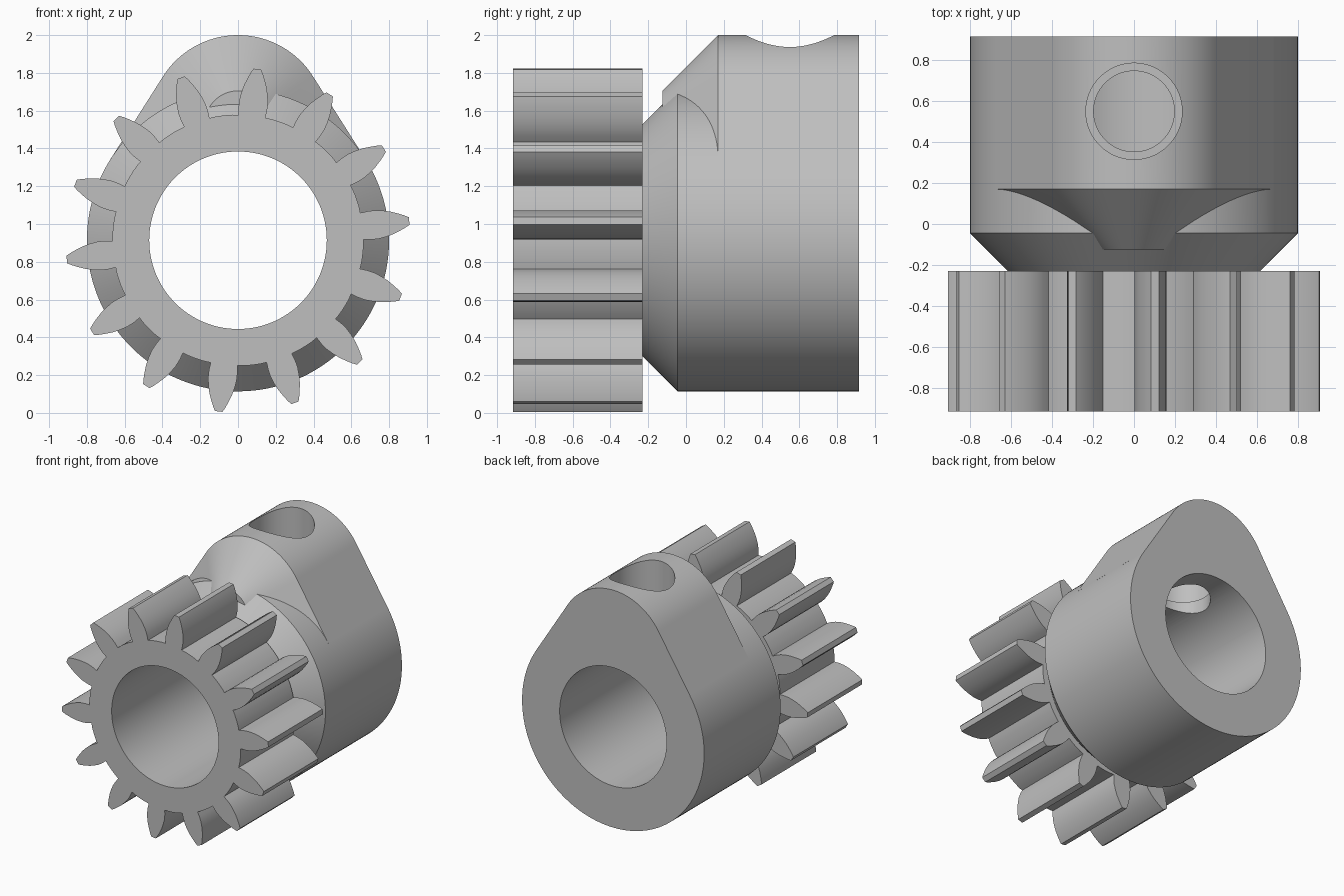
import bpy, bmesh, math
from math import sin, cos, pi

if "Cube" in bpy.data.objects:
    bpy.data.objects.remove(bpy.data.objects["Cube"], do_unlink=True)

AXIS_Z = 0.914            # height of the shaft axis
FRONT, JOIN, BACK = -0.915, -0.23, 0.915
HUB_R, LUG_R, BORE_R = 0.80, 0.47, 0.47
LUG_Z = 2.0 - LUG_R
SEG = 128
TEETH = 14

steel = bpy.data.materials.new("grey_steel")
steel.use_nodes = True
grey = (0.52, 0.52, 0.52, 1)
steel.diffuse_color = grey
steel.node_tree.nodes["Principled BSDF"].inputs["Base Color"].default_value = grey


def loft(name, rings):
    """Closed solid through rings of equal point count."""
    bm = bmesh.new()
    loops = [[bm.verts.new(p) for p in ring] for ring in rings]
    n = len(loops[0])
    for a, b in zip(loops, loops[1:]):
        for i in range(n):
            j = (i + 1) % n
            bm.faces.new((a[i], a[j], b[j], b[i]))
    bm.faces.new(loops[0])
    bm.faces.new(loops[-1])
    bmesh.ops.recalc_face_normals(bm, faces=bm.faces)
    mesh = bpy.data.meshes.new(name)
    bm.to_mesh(mesh)
    bm.free()
    mesh.materials.append(steel)
    obj = bpy.data.objects.new(name, mesh)
    bpy.context.collection.objects.link(obj)
    return obj


def circle_y(r, y):
    return [(r * cos(2 * pi * i / SEG), y, AXIS_Z + r * sin(2 * pi * i / SEG))
            for i in range(SEG)]


def circle_z(r, y, z):
    return [(r * cos(2 * pi * i / SEG), y + r * sin(2 * pi * i / SEG), z)
            for i in range(SEG)]


def combine(obj, tool, operation):
    """Apply a boolean and discard the tool."""
    tool.hide_render = True
    mod = obj.modifiers.new("boolean", 'BOOLEAN')
    mod.operation = operation
    mod.solver = 'EXACT'
    mod.object = tool
    bpy.context.view_layer.objects.active = obj
    bpy.ops.object.modifier_apply(modifier=mod.name)
    bpy.data.objects.remove(tool, do_unlink=True)


def cut_bore(obj):
    combine(obj, loft("bore_cutter", [circle_y(BORE_R, -1.2), circle_y(BORE_R, 1.2)]),
            'DIFFERENCE')


def smooth(obj):
    bpy.ops.object.select_all(action='DESELECT')
    obj.select_set(True)
    bpy.context.view_layer.objects.active = obj
    bpy.ops.object.shade_smooth_by_angle(angle=math.radians(25))


# Pinion: one tooth flank (radius, half width) mirrored and repeated round the axis
ROOT_R = 0.665
flank = [(0.66, 0.071), (0.70, 0.076), (0.74, 0.076), (0.78, 0.070), (0.82, 0.060),
         (0.86, 0.045), (0.89, 0.032), (0.912, 0.020)]
tooth = [(r, -w) for r, w in flank] + [(r, w) for r, w in reversed(flank)]
pitch = 2 * pi / TEETH
outline = []
for t in range(TEETH):
    a = pitch * (t + 0.25)
    outline += [(r * cos(a) - w * sin(a), r * sin(a) + w * cos(a)) for r, w in tooth]
    # arc along the root up to the next tooth
    edge = math.atan2(flank[0][1], flank[0][0])
    for k in range(1, 5):
        b = a + edge + (pitch - 2 * edge) * k / 5
        outline.append((ROOT_R * cos(b), ROOT_R * sin(b)))
pinion = loft("pinion_gear", [[(x, y, AXIS_Z + z) for x, z in outline]
                              for y in (FRONT, JOIN)])
cut_bore(pinion)
smooth(pinion)

# Hub: cylinder with a chamfered front
hub = loft("hub", [circle_y(0.615, JOIN), circle_y(HUB_R, -0.045), circle_y(HUB_R, BACK)])

# Lug: rounded top with sides tangent to the hub, chamfered at the front
tangent = math.asin((HUB_R - LUG_R) / (LUG_Z - AXIS_Z))


def lug_ring(y, inset):
    r, big = LUG_R - inset, HUB_R - inset
    steps = 48
    ring = []
    for i in range(steps + 1):
        a = tangent + (pi - 2 * tangent) * i / steps
        ring.append((r * cos(a), y, LUG_Z + r * sin(a)))
    side, height = big * cos(tangent), AXIS_Z + big * sin(tangent)
    return ring + [(-side, y, height), (0, y, AXIS_Z - 0.1), (side, y, height)]


lug = loft("lug", [lug_ring(-0.125, 0.295), lug_ring(0.17, 0), lug_ring(BACK, 0)])
combine(hub, lug, 'UNION')
cut_bore(hub)

# Set screw hole: wide from the top, narrower where it meets the bore
HOLE_Y, STEP_Z = 0.55, 1.45
screw_hole = loft("screw_hole_cutter", [
    circle_z(0.197, HOLE_Y, AXIS_Z), circle_z(0.197, HOLE_Y, STEP_Z),
    circle_z(0.235, HOLE_Y, STEP_Z), circle_z(0.235, HOLE_Y, 2.2)])
combine(hub, screw_hole, 'DIFFERENCE')
smooth(hub)
